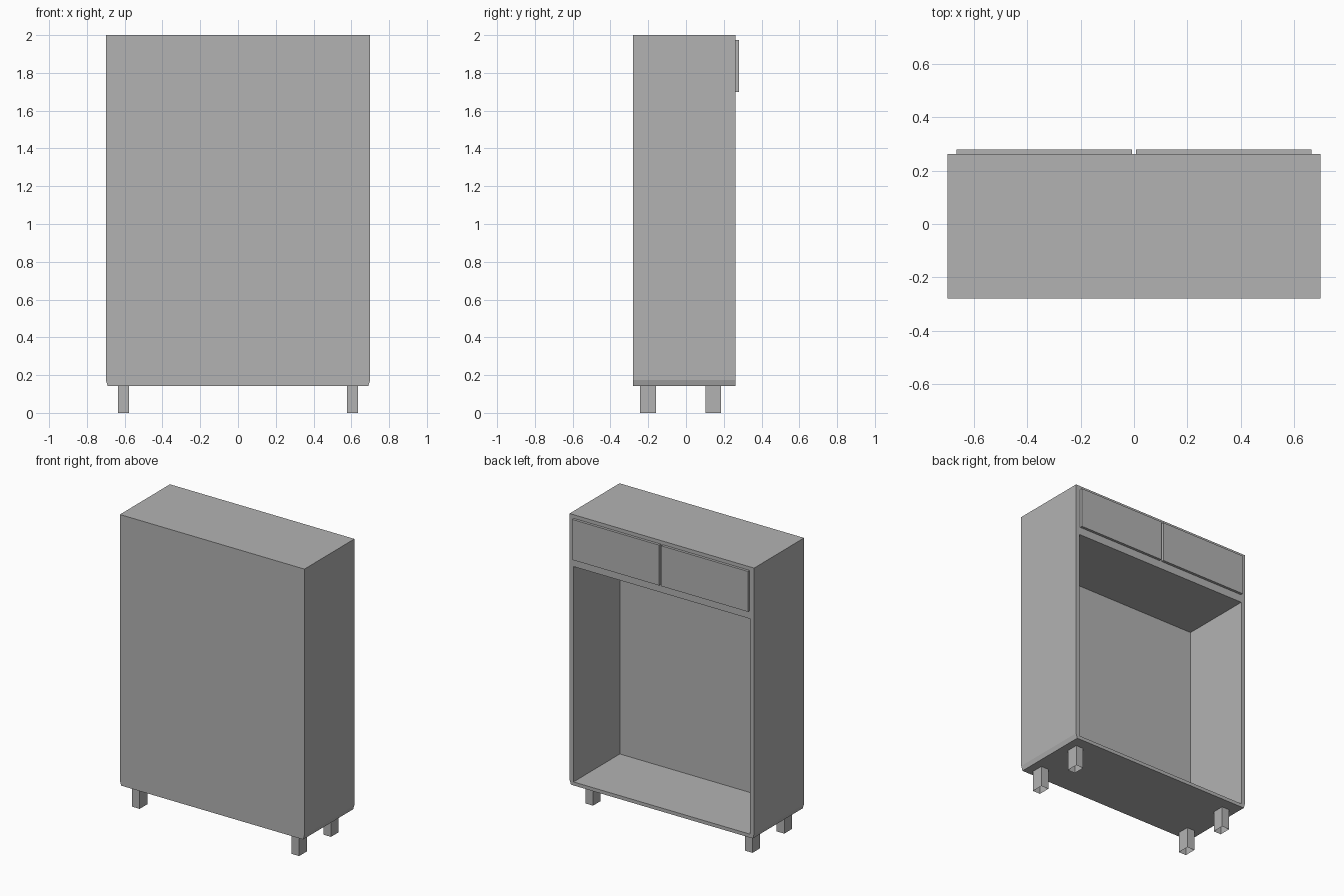
import bpy
import bmesh

if "Cube" in bpy.data.objects:
    bpy.data.objects.remove(bpy.data.objects["Cube"], do_unlink=True)

GREY = (0.45, 0.45, 0.45, 1.0)
grey = bpy.data.materials.new("plain grey")
grey.use_nodes = True
grey.diffuse_color = GREY
grey.node_tree.nodes["Principled BSDF"].inputs["Base Color"].default_value = GREY


def prism(name, profile, start, depth_vector, open_ends=False):
    """Extrude a closed profile of points along a vector."""
    bm = bmesh.new()
    face = bm.faces.new([bm.verts.new(p) for p in profile])
    ends = [face]
    result = bmesh.ops.extrude_face_region(bm, geom=[face], use_keep_orig=True)["geom"]
    moved = [g for g in result if isinstance(g, bmesh.types.BMVert)]
    ends += [g for g in result if isinstance(g, bmesh.types.BMFace)]
    bmesh.ops.translate(bm, verts=moved, vec=depth_vector)
    bmesh.ops.translate(bm, verts=bm.verts, vec=start)
    bmesh.ops.recalc_face_normals(bm, faces=bm.faces)
    if open_ends:
        bmesh.ops.delete(bm, geom=ends, context='FACES_ONLY')
    mesh = bpy.data.meshes.new(name)
    bm.to_mesh(mesh)
    bm.free()
    mesh.materials.append(grey)
    obj = bpy.data.objects.new(name, mesh)
    bpy.context.collection.objects.link(obj)
    return obj


def box(name, low, high, open_ends=False):
    (x0, y0, z0), (x1, y1, z1) = low, high
    base = [(x0, y0, 0), (x1, y0, 0), (x1, y1, 0), (x0, y1, 0)]
    return prism(name, base, (0, 0, z0), (0, 0, z1 - z0), open_ends)


FRONT, BACK = -0.28, 0.262
BOTTOM, TOP = 0.143, 2.0

# Carcass with eased lower corners
half = [(0.69, BOTTOM), (0.70, 0.175), (0.70, TOP)]
outline = half + [(-x, z) for x, z in reversed(half)]
carcass = prism("carcass", [(x, 0, z) for x, z in outline],
                (0, FRONT, 0), (0, BACK - FRONT, 0))

# Open compartment cut into the back
cutter = box("compartment_cutter", (-0.67, -0.24, 0.167), (0.67, 0.4, 1.644))
cutter.hide_render = True
cut = carcass.modifiers.new("compartment", 'BOOLEAN')
cut.operation = 'DIFFERENCE'
cut.solver = 'EXACT'
cut.object = cutter
bpy.context.view_layer.objects.active = carcass
bpy.ops.object.modifier_apply(modifier=cut.name)
bpy.data.objects.remove(cutter, do_unlink=True)

# Drawer fronts and hollow legs on both sides
for side, sign in (("left", 1), ("right", -1)):
    x0, x1 = sorted((sign * 0.008, sign * 0.666))
    box(side + "_drawer_front", (x0, BACK, 1.698), (x1, 0.28, 1.975))
    x0, x1 = sorted((sign * 0.576, sign * 0.634))
    for end, y in (("front", -0.243), ("back", 0.102)):
        box(f"{end}_{side}_leg", (x0, y, 0), (x1, y + 0.083, BOTTOM), open_ends=True)
